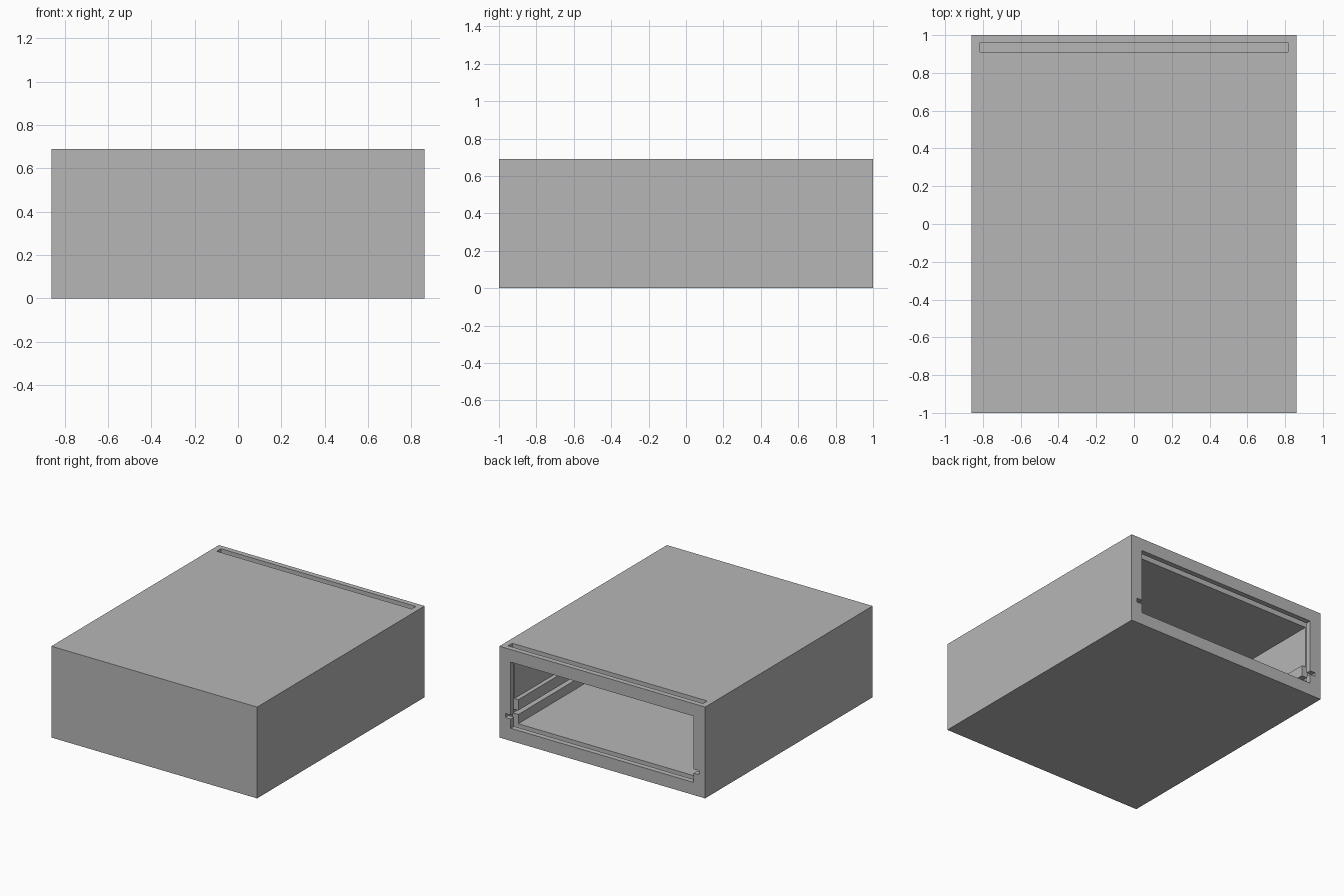
import bpy

cube = bpy.data.objects.get("Cube")
if cube:
    bpy.data.objects.remove(cube, do_unlink=True)

grey = bpy.data.materials.new("plain_grey")
grey.use_nodes = True
colour = (0.47, 0.47, 0.47, 1)
grey.diffuse_color = colour
grey.node_tree.nodes["Principled BSDF"].inputs["Base Color"].default_value = colour


def box(name, half_x, y0, y1, z0, z1):
    """Box centred on x = 0."""
    bpy.ops.mesh.primitive_cube_add(size=1, location=(0, (y0 + y1) / 2, (z0 + z1) / 2))
    ob = bpy.context.object
    ob.name = name
    ob.scale = (2 * half_x, y1 - y0, z1 - z0)
    bpy.ops.object.transform_apply(location=True, rotation=False, scale=True)
    ob.data.materials.append(grey)
    return ob


WALL = 0.095
LENGTH, HALF_WIDTH, HEIGHT = 2.0, 0.86, 0.69
OPEN_X = HALF_WIDTH - WALL
FRONT = -LENGTH / 2 + WALL
CEILING = HEIGHT - WALL

# Outer housing
housing = box("housing", HALF_WIDTH, -1, 1, 0, HEIGHT)

cutters = [
    # Main cavity, open at the back
    box("cavity_cutter", OPEN_X, FRONT, 1.1, WALL, CEILING),
    # Wider space above the side rails
    box("recess_cutter", 0.797, FRONT, 0.93, 0.277, CEILING),
    # Thin shelf groove between the upper and lower rails, open at the back
    box("shelf_groove_cutter", 0.81, FRONT, 1.1, 0.165, 0.195),
    # Slot for a sliding back panel, open at the top
    box("panel_slot_cutter", 0.815, 0.91, 0.96, 0.05, 0.8),
]

# Cut the housing in sequence, then drop the cutters
bpy.ops.object.select_all(action="DESELECT")
bpy.context.view_layer.objects.active = housing
housing.select_set(True)
for cutter in cutters:
    cutter.hide_render = True
    mod = housing.modifiers.new(cutter.name, "BOOLEAN")
    mod.operation = "DIFFERENCE"
    mod.solver = "EXACT"
    mod.object = cutter
    bpy.ops.object.modifier_apply(modifier=mod.name)
    bpy.data.objects.remove(cutter, do_unlink=True)
